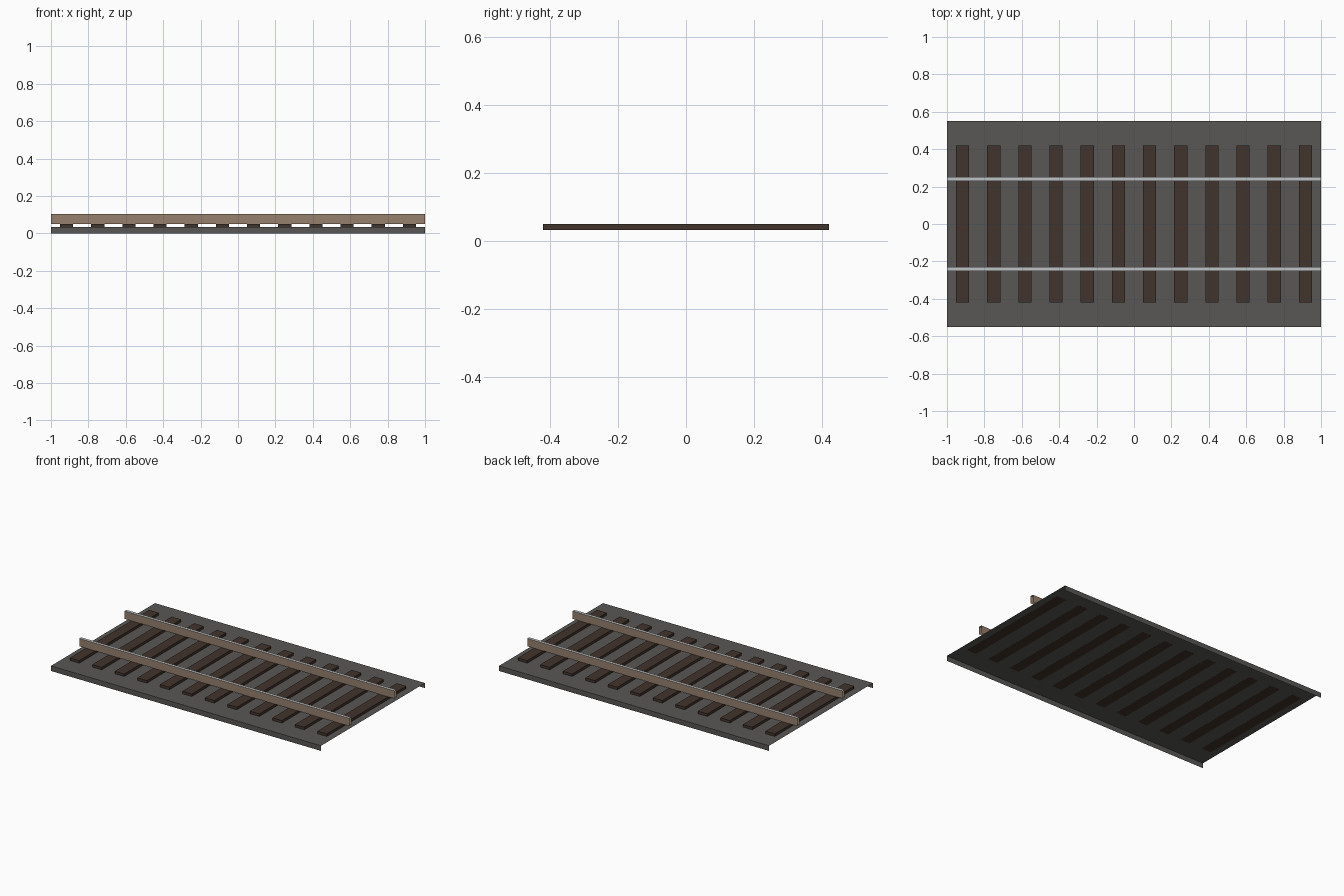
import bpy, bmesh

if "Cube" in bpy.data.objects:
    bpy.data.objects.remove(bpy.data.objects["Cube"])


def material(name, rgb):
    m = bpy.data.materials.new(name)
    m.diffuse_color = (*rgb, 1.0)
    m.use_nodes = True
    m.node_tree.nodes["Principled BSDF"].inputs["Base Color"].default_value = m.diffuse_color
    return m


GRAVEL = material("gravel_grey", (0.100, 0.095, 0.092))
TIMBER = material("dark_timber", (0.055, 0.034, 0.025))
RUST = material("rail_brown", (0.305, 0.215, 0.150))
STEEL = material("polished_steel", (0.52, 0.55, 0.57))


def finish(name, bm, mats):
    me = bpy.data.meshes.new(name)
    bm.to_mesh(me)
    bm.free()
    for m in mats:
        me.materials.append(m)
    ob = bpy.data.objects.new(name, me)
    bpy.context.collection.objects.link(ob)
    return ob


def open_channel(name, y0, y1, z0, z1, mats):
    """Inverted U sheet swept along x: two sides and a top, open ends and underside."""
    bm = bmesh.new()
    profile = [(y0, z0), (y0, z1), (y1, z1), (y1, z0)]
    left = [bm.verts.new((-1, y, z)) for y, z in profile]
    right = [bm.verts.new((1, y, z)) for y, z in profile]
    for i in range(3):
        f = bm.faces.new((left[i], right[i], right[i + 1], left[i + 1]))
        f.normal_update()
        # the top face takes the last material
        f.material_index = len(mats) - 1 if f.normal.z > 0.5 else 0
    return finish(name, bm, mats)


# Gravel bed: thin sheet with turned-down long edges
open_channel("ballast_bed", -0.55, 0.55, 0.0, 0.034, [GRAVEL])

# Two rails with bright running surface
for name, y in (("front_rail", -0.24), ("back_rail", 0.24)):
    open_channel(name, y - 0.01, y + 0.01, 0.051, 0.103, [RUST, STEEL])

# Twelve evenly spaced sleepers
Z0, Z1 = 0.0335, 0.051
for i in range(12):
    bm = bmesh.new()
    bmesh.ops.create_cube(bm, size=1)
    bmesh.ops.scale(bm, vec=(0.07, 0.84, Z1 - Z0), verts=bm.verts)
    bmesh.ops.translate(bm, vec=((i - 5.5) / 6, 0, (Z0 + Z1) / 2), verts=bm.verts)
    finish(f"sleeper_{i + 1}", bm, [TIMBER])
